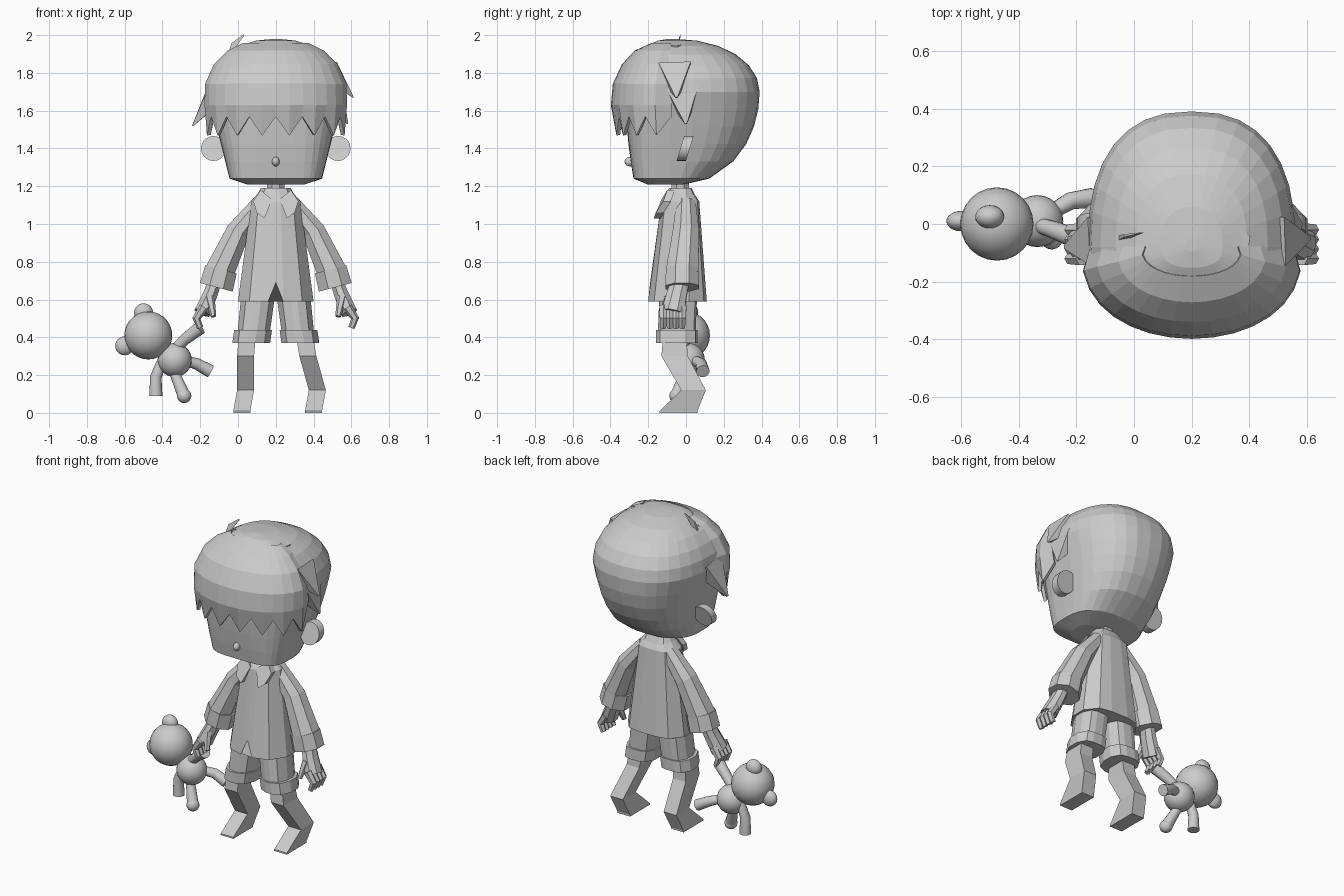
import bpy, bmesh
from math import sin, cos, pi, tau
from mathutils import Vector

default_cube = bpy.data.objects.get("Cube")
if default_cube:
    bpy.data.objects.remove(default_cube, do_unlink=True)

CENTRE = .2  # centre line of the child in x
GREY = (.6, .6, .6, 1)
clay = bpy.data.materials.new("light_grey")
clay.use_nodes = True
clay.diffuse_color = GREY
clay.node_tree.nodes["Principled BSDF"].inputs["Base Color"].default_value = GREY


def finish(name, bm, smooth=False):
    """Turn a bmesh into a coloured, named object."""
    bmesh.ops.recalc_face_normals(bm, faces=bm.faces)
    mesh = bpy.data.meshes.new(name)
    bm.to_mesh(mesh)
    bm.free()
    mesh.materials.append(clay)
    obj = bpy.data.objects.new(name, mesh)
    bpy.context.collection.objects.link(obj)
    if smooth:
        bpy.ops.object.select_all(action="DESELECT")
        bpy.context.view_layer.objects.active = obj
        obj.select_set(True)
        bpy.ops.object.shade_smooth_by_angle(angle=pi / 4)
    return obj


def loft(name, rings, smooth=False, closed=True):
    """Skin rows of points; closed rows are also capped at both ends."""
    bm = bmesh.new()
    rows = [[bm.verts.new(point) for point in ring] for ring in rings]
    count = len(rows[0])
    for lower, upper in zip(rows, rows[1:]):
        for i in range(count if closed else count - 1):
            j = (i + 1) % count
            bm.faces.new((lower[i], lower[j], upper[j], upper[i]))
    if closed:
        bm.faces.new(rows[0])
        bm.faces.new(rows[-1])
    return finish(name, bm, smooth)


def tube(name, path, start_radius, end_radius, sides=6, depth=1, smooth=False):
    """Tapered limb along a path; depth widens its section along y."""
    points = [Vector(point) for point in path]
    last = len(points) - 1
    rings = []
    for i, point in enumerate(points):
        along = (points[min(i + 1, last)] - points[max(i - 1, 0)]).normalized()
        radius = start_radius + (end_radius - start_radius) * i / last
        across = Vector((0, 1, 0))
        across = (across - along * across.dot(along)).normalized()
        upward = along.cross(across)
        turns = [tau * (k + .5) / sides for k in range(sides)]
        rings.append([point + radius * (across * cos(turn) * depth + upward * sin(turn))
                      for turn in turns])
    return loft(name, rings, smooth)


def ball(name, centre, size):
    bm = bmesh.new()
    bmesh.ops.create_uvsphere(bm, u_segments=24, v_segments=14, radius=1)
    bmesh.ops.scale(bm, vec=size, verts=bm.verts)
    bmesh.ops.translate(bm, vec=centre, verts=bm.verts)
    return finish(name, bm, smooth=True)


def signed_power(value, exponent):
    return (1 if value >= 0 else -1) * abs(value) ** exponent


# Head: domed above the temples, tapering to a square chin below them
TEMPLE, CROWN, NAPE = 1.7, .28, .5
BROW_DEPTH, BACK_DEPTH, HALF_HEAD, MIDDLE = .24, .47, .36, -.08


def dome_at(z):
    reach = (z - TEMPLE) / (CROWN if z > TEMPLE else NAPE)
    return (1 - reach * reach) ** .45


def head_ring(z, scale=1):
    drop = max(TEMPLE - z, 0)
    dome = dome_at(z)
    front = BROW_DEPTH - drop * drop / 5 if drop else BROW_DEPTH * dome
    half = HALF_HEAD - drop / 4 if drop else HALF_HEAD * dome
    ring = []
    for k in range(32):
        turn = tau * k / 32
        behind = sin(turn) > 0
        squareness = .82 if behind else .8 - .6 * drop
        depth = BACK_DEPTH * dome if behind else front
        ring.append((CENTRE + scale * half * signed_power(cos(turn), squareness),
                     scale * depth * signed_power(sin(turn), squareness) + MIDDLE, z))
    return ring


jaw = [head_ring(1.24 + (TEMPLE - 1.24) * k / 5) for k in range(6)]
dome = [head_ring(TEMPLE + CROWN * sin(pi / 2 * k / 6)) for k in range(1, 6)]
loft("head", [head_ring(1.21, .65)] + jaw + dome + [head_ring(TEMPLE + CROWN * .999)])
ball("nose", (CENTRE, -.295, 1.33), (.02, .03, .025))

# Front hair: a shell hugging the dome, its lower edge cut into locks
LOCKS = 16


def hair_row(z, lift, zigzag=0):
    dome = dome_at(z)
    row = []
    for k in range(LOCKS + 1):
        turn = pi * k / LOCKS
        tuck = .92 if k in (0, LOCKS) else 1
        row.append((CENTRE - tuck * (HALF_HEAD * dome + lift / 4) * cos(turn),
                    MIDDLE - (BROW_DEPTH * dome + lift) * sin(turn) ** .8,
                    z - (zigzag if k % 2 else 0)))
    return row


hair = loft("front_hair", [hair_row(1.57, .05, .1), hair_row(1.63, .07), hair_row(1.74, .06),
                           hair_row(1.84, .04), hair_row(1.91, .02), hair_row(1.95, -.02)],
            closed=False)
shell = hair.modifiers.new("thickness", "SOLIDIFY")
shell.thickness = .02
shell.offset = 0

# Loose hair spikes, each from its root to its tip
spikes = {"right_hair_spike": [(-.11, -.06, 1.7), (-.24, -.08, 1.52)],
          "left_upper_spike": [(.48, -.06, 1.82), (.61, -.05, 1.67)],
          "left_lower_spike": [(.5, -.02, 1.7), (.58, 0, 1.53)]}
for name, path in spikes.items():
    tube(name, path, .08, .005, sides=4, depth=1.5)
tube("crown_tuft", [(-.03, -.05, 1.88), (-.02, -.04, 1.95), (.03, -.03, 2)], .04, .005,
     sides=4, depth=.3)
tube("crown_flap", [(.28, -.04, 1.95), (.4, -.06, 1.94)], .02, .005, sides=4, depth=5)

# Shirt: a faceted body section, flat at the front, with a notched hem
half_outline = [(0, -1), (.2, -1), (.7, -.8), (1, -.2), (1, .4), (.7, .9), (.3, 1)]
outline = half_outline + [(-x, y) for x, y in reversed(half_outline[1:])]


def cloth_ring(half, middle, depth, z, offset=0):
    return [(CENTRE + offset + half * x, middle + depth * y, z) for x, y in outline]


hem = cloth_ring(.2, -.045, .155, .59)
hem[0] = (CENTRE, -.19, .69)
loft("shirt", [cloth_ring(.08, -.03, .06, 1.18), cloth_ring(.13, -.03, .1, 1.12), hem])
loft("collar_band", [cloth_ring(.11, -.03, .09, 1.13), cloth_ring(.08, -.03, .06, 1.19)])
tube("neck", [(CENTRE, -.03, 1.1), (CENTRE, -.03, 1.25)], .05, .05, sides=8)


def build_side(label, side):
    """Paired parts, measured outwards from the centre line."""
    def at(out, y, z):
        return (CENTRE + side * out, y, z)

    # Ear: a leaning disc
    turns = [tau * k / 20 for k in range(20)]
    loft(label + "_ear", [[at(.33 + .066 * cos(turn), back + .02 * sin(turn),
                              1.4 + .066 * sin(turn)) for turn in turns]
                          for back in (-.03, .02)], smooth=True)
    lapel = [(.02, -.13, 1.13), (.08, -.1, 1.18), (.12, -.12, 1.12), (.1, -.16, 1.06),
             (.06, -.17, 1.03)]
    loft(label + "_lapel", [[at(out, y + back, z) for out, y, z in lapel] for back in (0, .04)])

    # Sleeve and folded cuff
    tube(label + "_sleeve", [at(.08, 0, 1.11), at(.2, 0, .96), at(.3, -.02, .74)], .05, .085,
         sides=8, depth=1.1)
    tube(label + "_cuff", [at(.29, -.02, .76), at(.315, -.02, .665)], .093, .097, sides=8)

    # Hand, curled fingers and thumb
    tube(label + "_hand", [at(.32, -.03, .7), at(.35, -.05, .62), at(.39, -.07, .53)], .037, .046,
         sides=8, depth=1.4)
    for finger in range(4):
        y = -.12 + finger / 30
        tube(f"{label}_finger_{finger + 1}",
             [at(.38, y, .56), at(.42, y, .5), at(.4, y, .45)], .026, .017)
    tube(label + "_thumb", [at(.35, -.09, .61), at(.33, -.13, .51)], .027, .015)

    # Shorts leg and turn-up
    loft(label + "_shorts", [cloth_ring(.09, -.04, .1, .65, side * .09),
                             cloth_ring(.085, -.05, .1, .4, side * .12)])
    loft(label + "_turn_up", [cloth_ring(.1, -.05, .11, .44, side * .12),
                              cloth_ring(.1, -.05, .11, .37, side * .13)])


build_side("left", 1)
build_side("right", -1)

# Bent legs: the same side profile (y, half depth, z) on two lines of x
profile = [(-.06, .06, .42), (-.06, .07, .3), (.04, .065, .12), (-.04, .1, .01), (-.04, .1, 0)]
leg_lines = {"right": (.05, .04, .04, .02, .02), "left": (.35, .37, .42, .4, .4)}
corners = [(-1, -1), (1, -1), (1, 1), (-1, 1)]
for label, line in leg_lines.items():
    loft(label + "_leg", [[(x + .045 * across, y + depth * along, z) for across, along in corners]
                          for x, (y, depth, z) in zip(line, profile)])

# Toy bear hanging from the right hand
ball("bear_head", (-.475, 0, .41), [.127] * 3)
ball("bear_upper_ear", (-.5, .025, .53), (.05, .04, .05))
ball("bear_side_ear", (-.6, .01, .355), (.05, .035, .05))
ball("bear_body", (-.335, .01, .28), [.09] * 3)
limbs = {"bear_raised_arm": [(-.34, 0, .33), (-.28, -.02, .39), (-.2, -.05, .45)],
         "bear_low_arm": [(-.4, .02, .28), (-.435, .02, .19), (-.435, .02, .09)],
         "bear_back_leg": [(-.29, .04, .28), (-.22, .08, .26), (-.145, .09, .22)],
         "bear_front_leg": [(-.34, 0, .22), (-.285, -.05, .09)]}
for name, path in limbs.items():
    tube(name, path, .026, .035, sides=14, smooth=True)
ball("bear_front_foot", limbs["bear_front_leg"][-1], [.038] * 3)
